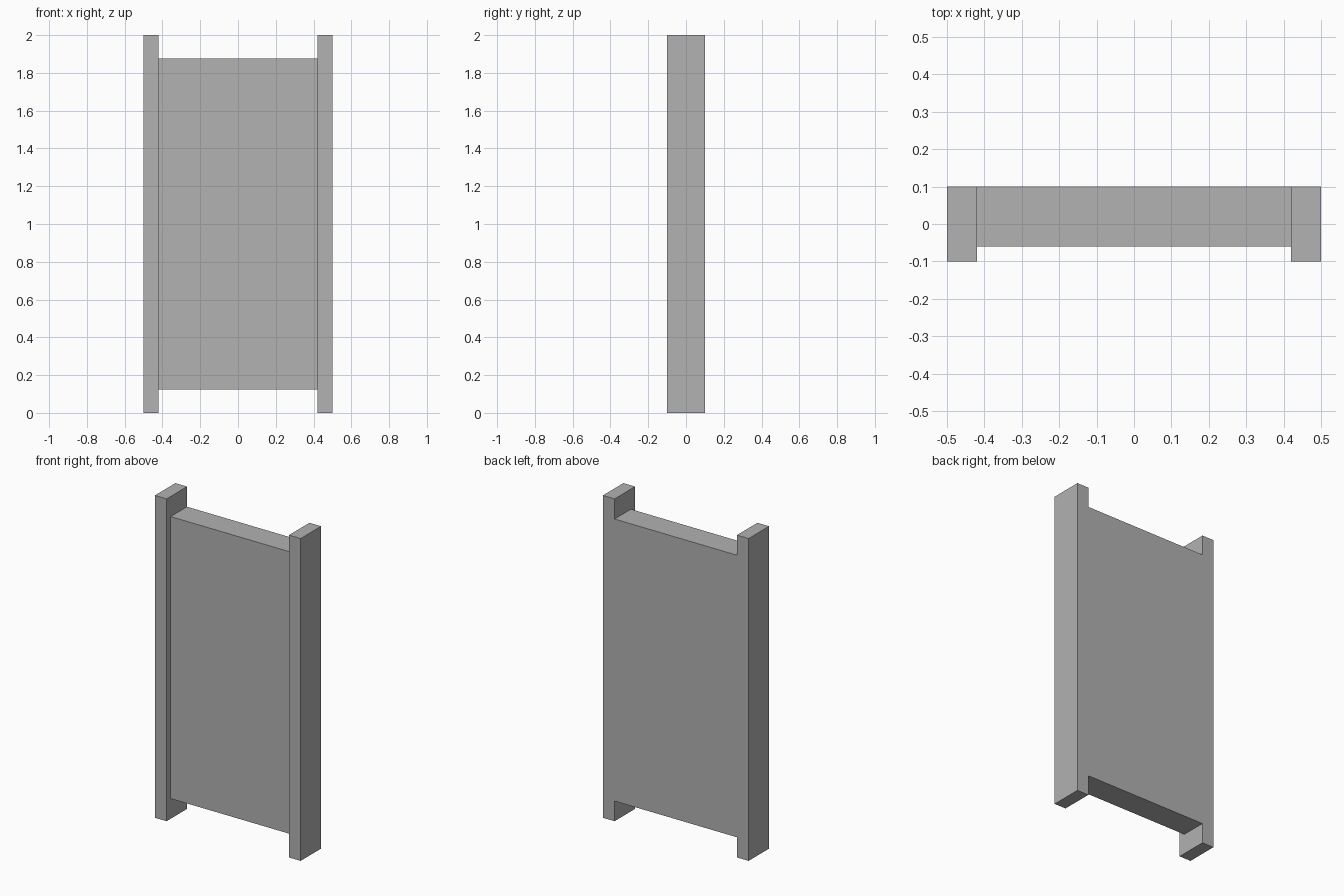
import bpy

# Remove the default cube
default = bpy.data.objects.get("Cube")
if default:
    bpy.data.objects.remove(default, do_unlink=True)

# Single plain grey
GREY = (0.445, 0.445, 0.445, 1.0)
grey = bpy.data.materials.new("plain_grey")
grey.use_nodes = True
grey.diffuse_color = GREY
shader = next(n for n in grey.node_tree.nodes if n.type == 'BSDF_PRINCIPLED')
shader.inputs["Base Color"].default_value = GREY

HEIGHT = 2.0
HALF_WIDTH = 0.5
HALF_DEPTH = 0.1
POST_WIDTH = 0.08
RECESS = 0.04      # panel set back from the front of the posts
GAP = 0.125        # panel clearance at top and bottom


def box(name, low, high):
    """Add a box spanning two opposite corners."""
    centre = [(a + b) / 2 for a, b in zip(low, high)]
    bpy.ops.mesh.primitive_cube_add(size=1, location=centre)
    obj = bpy.context.object
    obj.name = obj.data.name = name
    obj.scale = [b - a for a, b in zip(low, high)]
    bpy.ops.object.transform_apply(location=True, rotation=False, scale=True)
    obj.data.materials.append(grey)
    return obj


inner = HALF_WIDTH - POST_WIDTH

# Side posts
box("left_post", (inner, -HALF_DEPTH, 0), (HALF_WIDTH, HALF_DEPTH, HEIGHT))
box("right_post", (-HALF_WIDTH, -HALF_DEPTH, 0), (-inner, HALF_DEPTH, HEIGHT))

# Panel between the posts, flush with them at the back
box("panel", (-inner, RECESS - HALF_DEPTH, GAP), (inner, HALF_DEPTH, HEIGHT - GAP))
